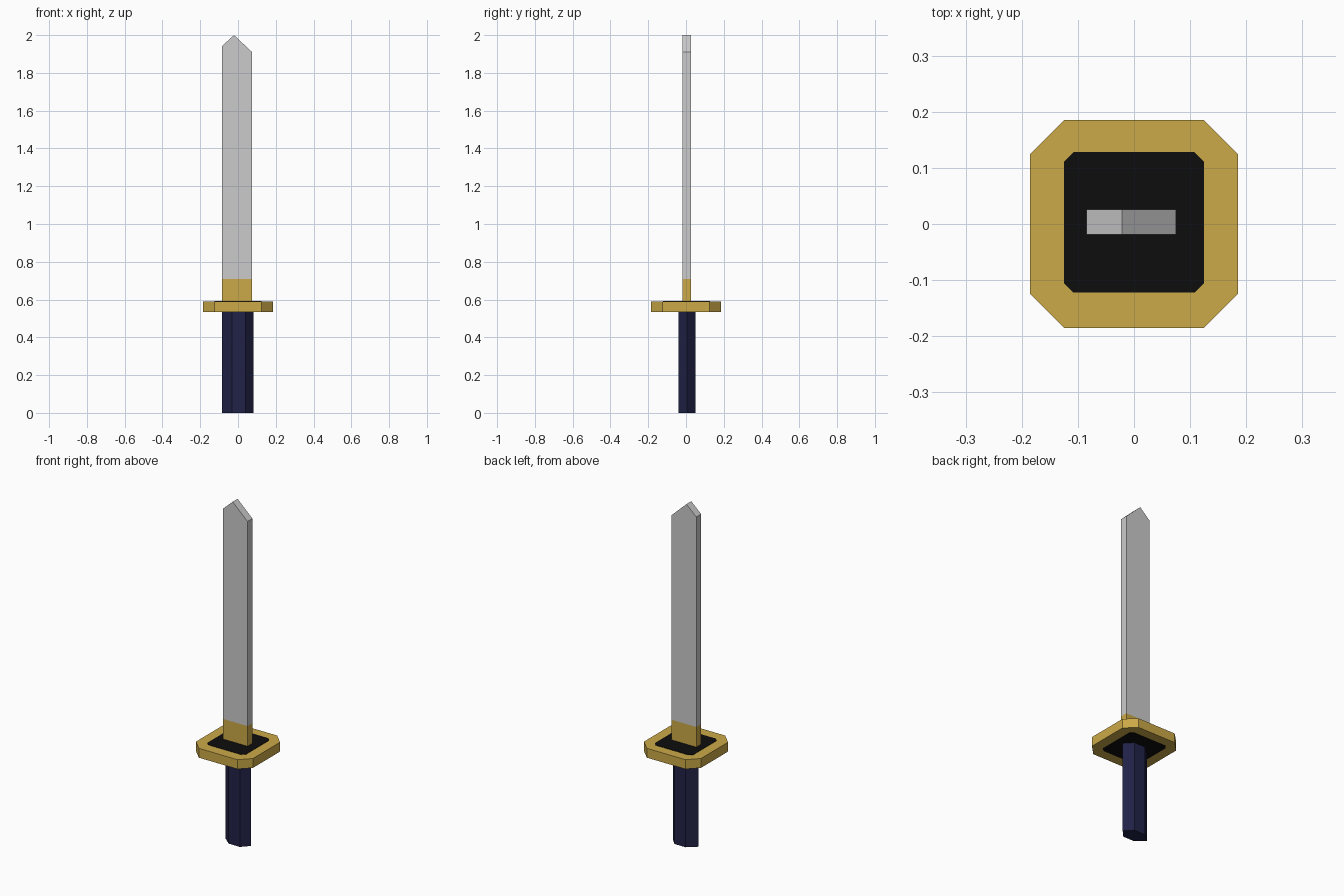
import bpy
import bmesh
from mathutils import Vector

cube = bpy.data.objects.get("Cube")
if cube:
    bpy.data.objects.remove(cube, do_unlink=True)


def material(name, rgb):
    mat = bpy.data.materials.new(name)
    mat.use_nodes = True
    mat.diffuse_color = (*rgb, 1)
    mat.node_tree.nodes["Principled BSDF"].inputs["Base Color"].default_value = (*rgb, 1)
    return mat


steel = material("steel", (0.6, 0.6, 0.6))
gold = material("gold", (0.6, 0.4, 0.065))
black = material("black", (0.004, 0.004, 0.004))
navy = material("navy", (0.015, 0.016, 0.062))


def prism(name, outline, start, sweep, mat):
    """Extrude a flat outline along the sweep vector."""
    bm = bmesh.new()
    face = bm.faces.new([bm.verts.new(start(a, b)) for a, b in outline])
    result = bmesh.ops.extrude_face_region(bm, geom=[face])
    moved = [v for v in result["geom"] if isinstance(v, bmesh.types.BMVert)]
    bmesh.ops.translate(bm, verts=moved, vec=Vector(sweep))
    bmesh.ops.recalc_face_normals(bm, faces=bm.faces)
    mesh = bpy.data.meshes.new(name)
    bm.to_mesh(mesh)
    bm.free()
    mesh.materials.append(mat)
    obj = bpy.data.objects.new(name, mesh)
    bpy.context.scene.collection.objects.link(obj)
    return obj


def upright(name, outline, bottom, top, mat):
    return prism(name, outline, lambda x, y: (x, y, bottom), (0, 0, top - bottom), mat)


def clipped_square(half, cut, shift=0.0):
    """Square outline with its four corners cut off."""
    k = half - cut
    quarter = [(half, -k), (half, k), (k, half), (-k, half)]
    points = quarter + [(-x, -y) for x, y in quarter]
    return [(x, y + shift) for x, y in points]


# Grip: six-sided bar
grip = [(-0.085, 0.005), (-0.033, -0.04), (0.04, -0.04),
        (0.082, 0.005), (0.04, 0.05), (-0.033, 0.05)]
upright("grip", grip, 0, 0.536, navy)

# Guard: clipped square with a dark panel on each side
upright("guard", clipped_square(0.185, 0.06), 0.535, 0.59, gold)
panel = clipped_square(0.125, 0.017, 0.003)
upright("guard_panel_top", panel, 0.588, 0.592, black)
upright("guard_panel_bottom", panel, 0.533, 0.537, black)

# Blade and collar share one flat section
left, right, front, thickness = -0.085, 0.075, -0.019, 0.045


def slab(name, outline, mat):
    return prism(name, outline, lambda x, z: (x, front, z), (0, thickness, 0), mat)


slab("blade_collar", [(left, 0.59), (right, 0.59), (right, 0.71), (left, 0.71)], gold)
slab("blade", [(left, 0.71), (right, 0.71), (right, 1.91), (-0.021, 2.0), (left, 1.942)], steel)
